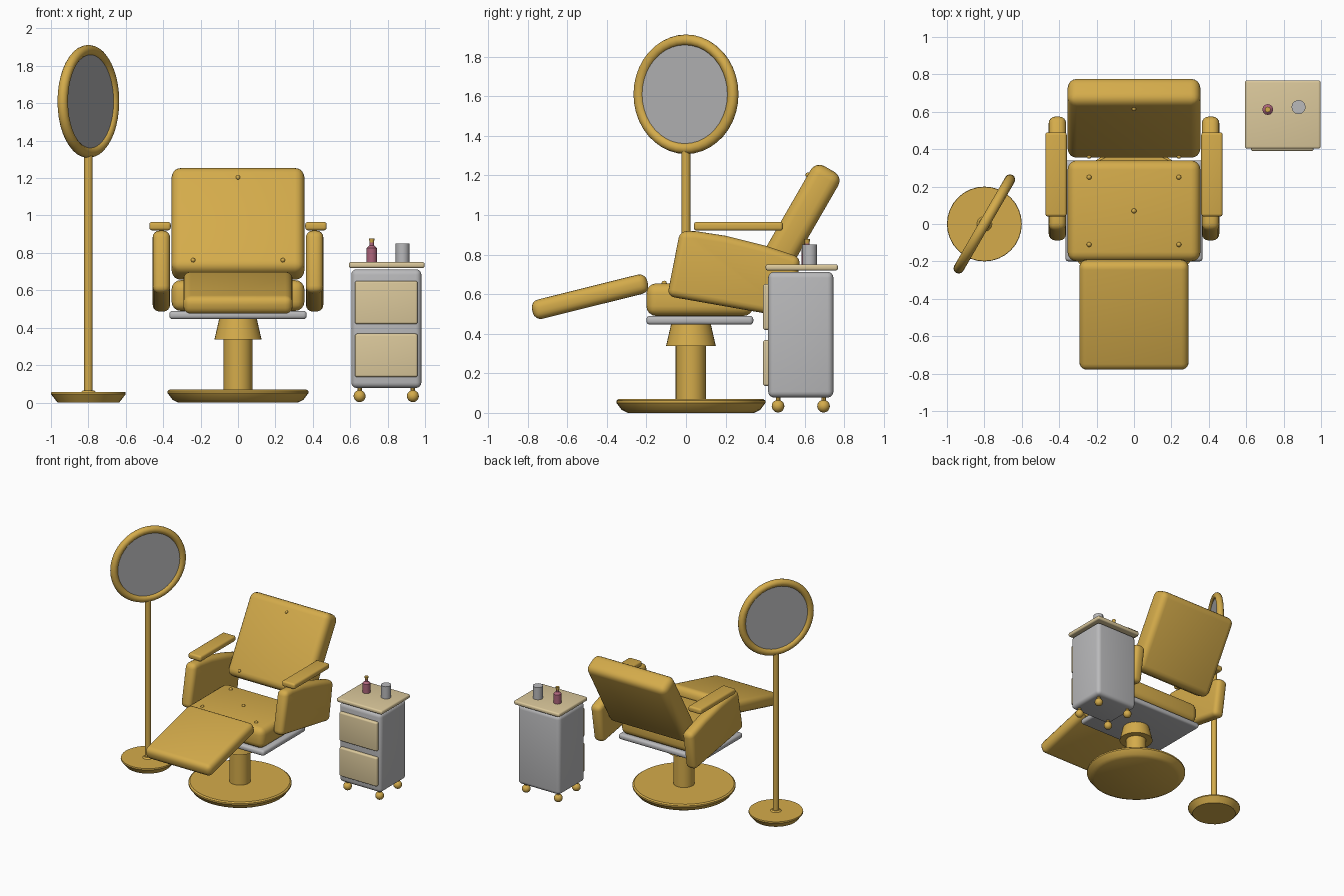
import bpy, bmesh, math
from mathutils import Matrix, Vector

cube = bpy.data.objects.get("Cube")
if cube:
    bpy.data.objects.remove(cube, do_unlink=True)


def material(name, rgb):
    m = bpy.data.materials.new(name)
    m.use_nodes = True
    m.diffuse_color = (*rgb, 1)
    m.node_tree.nodes["Principled BSDF"].inputs["Base Color"].default_value = (*rgb, 1)
    return m


GOLD = material("golden_leather", (0.66, 0.41, 0.07))
GREY = material("grey_metal", (0.49, 0.49, 0.50))
MIRROR = material("mirror_glass", (0.45, 0.45, 0.46))
TAN = material("tan_panel", (0.71, 0.58, 0.33))
PINK = material("pink_glass", (0.42, 0.13, 0.20))


def finish(name, bm, mat, loc=(0, 0, 0), rot=(0, 0, 0), bevel=0, segments=4):
    bmesh.ops.recalc_face_normals(bm, faces=bm.faces)
    mesh = bpy.data.meshes.new(name)
    bm.to_mesh(mesh)
    bm.free()
    ob = bpy.data.objects.new(name, mesh)
    bpy.context.collection.objects.link(ob)
    ob.location = loc
    ob.rotation_euler = rot
    mesh.materials.append(mat)
    bpy.context.view_layer.objects.active = ob
    for other in bpy.context.selected_objects:
        other.select_set(False)
    ob.select_set(True)
    if bevel:
        mod = ob.modifiers.new("soft_edges", 'BEVEL')
        mod.width = bevel
        mod.segments = segments
        mod.limit_method = 'ANGLE'
        mod.angle_limit = math.radians(35)
        bpy.ops.object.modifier_apply(modifier=mod.name)
    bpy.ops.object.shade_smooth_by_angle(angle=math.radians(35))
    return ob


def box(name, size, loc, mat, bevel, tilt=0):
    bm = bmesh.new()
    bmesh.ops.create_cube(bm, size=1)
    bmesh.ops.scale(bm, vec=size, verts=bm.verts)
    return finish(name, bm, mat, loc, (math.radians(tilt), 0, 0), bevel)


def lathe(name, profile, loc, mat, sides=32, rot=(0, 0, 0)):
    """Spin (radius, height) points round the z axis."""
    bm = bmesh.new()
    verts = [bm.verts.new((r, 0, z)) for r, z in profile]
    edges = [bm.edges.new(pair) for pair in zip(verts, verts[1:])]
    bmesh.ops.spin(bm, geom=verts + edges, axis=(0, 0, 1), cent=(0, 0, 0),
                   angle=math.tau, steps=sides)
    bmesh.ops.remove_doubles(bm, verts=bm.verts, dist=0.0001)
    return finish(name, bm, mat, loc, rot)


def ball(name, radius, loc, mat):
    bm = bmesh.new()
    bmesh.ops.create_uvsphere(bm, u_segments=16, v_segments=10, radius=radius)
    return finish(name, bm, mat, loc)


# Pedestal
AXIS = (0, 0.025, 0)
lathe("chair_base", [(0, 0), (0.32, 0), (0.35, 0.015), (0.376, 0.05), (0.376, 0.062),
                     (0.365, 0.07), (0, 0.07)], AXIS, GOLD, 48)
lathe("chair_column", [(0, 0.05), (0.077, 0.05), (0.077, 0.36), (0, 0.36)], AXIS, GOLD)
lathe("chair_collar", [(0, 0.337), (0.126, 0.337), (0.1, 0.45), (0, 0.45)], AXIS, GOLD)
box("seat_plate", (0.735, 0.54, 0.045), (0, 0.07, 0.468), GREY, 0.018)

# Cushions
box("seat_cushion", (0.71, 0.54, 0.165), (0, 0.07, 0.572), GOLD, 0.05)
box("footrest", (0.585, 0.6, 0.1), (0, -0.485, 0.587), GOLD, 0.04, 14)
back = box("backrest", (0.71, 0.16, 0.64), (0, 0.565, 0.955), GOLD, 0.05, -30)

# Cushion buttons
for i, (x, y) in enumerate([(0, 0.07), (-0.24, 0.25), (0.24, 0.25), (-0.24, -0.11), (0.24, -0.11)]):
    ball(f"seat_button_{i}", 0.013, (x, y, 0.655), GOLD)
turn = Matrix.Rotation(math.radians(-30), 3, 'X')
for i, (x, z) in enumerate([(0, 0.24), (-0.24, -0.27), (0.24, -0.27)]):
    ball(f"back_button_{i}", 0.012, back.location + turn @ Vector((x, -0.08, z)), GOLD)

# Arms
side = [(-0.095, 0.59), (-0.03, 0.92), (0.05, 0.918), (0.2, 0.895), (0.4, 0.845),
        (0.58, 0.785), (0.53, 0.48)]
for label, s in (("left", 1), ("right", -1)):
    bm = bmesh.new()
    face = bm.faces.new([bm.verts.new((s * 0.363, y, z)) for y, z in side])
    out = bmesh.ops.extrude_face_region(bm, geom=[face])
    bmesh.ops.translate(bm, vec=(s * 0.093, 0, 0),
                        verts=[v for v in out["geom"] if isinstance(v, bmesh.types.BMVert)])
    finish(label + "_arm_panel", bm, GOLD, bevel=0.036)
    box(label + "_arm_pad", (0.115, 0.45, 0.045), (s * 0.417, 0.265, 0.943), GOLD, 0.015)

# Standing mirror
POST = (-0.8, 0, 0)
lathe("mirror_base", [(0, 0), (0.165, 0), (0.2, 0.045), (0.198, 0.055), (0.04, 0.055),
                      (0.03, 0.065), (0, 0.065)], POST, GOLD)
lathe("mirror_post", [(0, 0.05), (0.023, 0.05), (0.023, 1.335), (0, 1.335)], POST, GOLD, 16)
facing = (math.radians(90), 0, math.radians(60))
centre = (-0.8, 0, 1.61)
ring = [(0.274 + 0.028 * math.cos(k * math.tau / 12), 0.028 * math.sin(k * math.tau / 12))
        for k in range(13)]
lathe("mirror_frame", ring, centre, GOLD, 40, facing)
lathe("mirror_disc", [(0, -0.012), (0.265, -0.012), (0.265, 0.012), (0, 0.012)],
      centre, MIRROR, 40, facing)

# Drawer cabinet
box("cabinet_body", (0.375, 0.33, 0.635), (0.793, 0.58, 0.395), GREY, 0.03)
box("cabinet_top", (0.405, 0.365, 0.032), (0.795, 0.585, 0.735), TAN, 0.012)
for label, z in (("upper", 0.535), ("lower", 0.252)):
    box(label + "_drawer", (0.335, 0.035, 0.232), (0.793, 0.407, z), TAN, 0.012)
for i, x in enumerate((0.65, 0.935)):
    for j, y in enumerate((0.465, 0.695)):
        ball(f"caster_{i}{j}", 0.032, (x, y, 0.034), GOLD)
        lathe(f"caster_stem_{i}{j}", [(0, 0.04), (0.012, 0.04), (0.012, 0.09), (0, 0.09)],
              (x, y, 0), GOLD, 10)

# Items on the cabinet
lathe("bottle", [(0, 0.75), (0.029, 0.75), (0.029, 0.825), (0.012, 0.84), (0.012, 0.855),
                 (0, 0.855)], (0.715, 0.612, 0), PINK, 12)
lathe("bottle_cap", [(0, 0.85), (0.011, 0.85), (0.015, 0.878), (0, 0.878)],
      (0.715, 0.612, 0), GOLD, 12)
lathe("cup", [(0, 0.75), (0.037, 0.75), (0.038, 0.85), (0, 0.85)], (0.88, 0.625, 0), GREY, 12)
